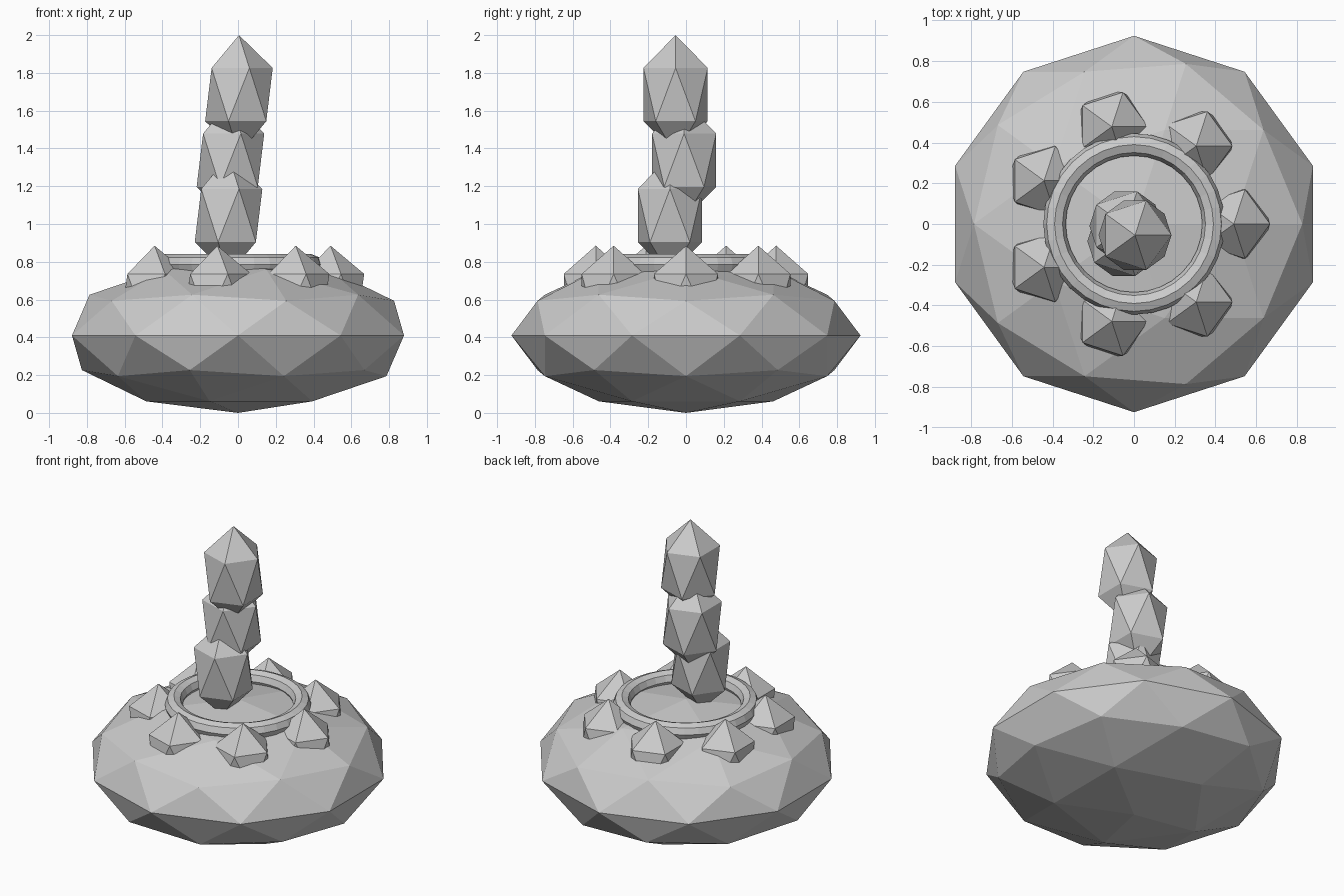
import bpy
import math

cube = bpy.data.objects.get("Cube")
if cube:
    bpy.data.objects.remove(cube, do_unlink=True)

# One plain stone colour for everything
stone = bpy.data.materials.new("grey_stone")
stone.use_nodes = True
GREY = (0.6, 0.6, 0.6, 1.0)
stone.diffuse_color = GREY
stone.node_tree.nodes["Principled BSDF"].inputs["Base Color"].default_value = GREY


def finish(name):
    """Name the newest object, keep it faceted and colour it."""
    obj = bpy.context.object
    obj.name = name
    obj.data.name = name
    obj.data.materials.append(stone)
    bpy.ops.object.shade_flat()
    return obj


def gem(name, location, radius, half_height, detail=1):
    """Faceted ball, stretched or squashed along z."""
    bpy.ops.mesh.primitive_ico_sphere_add(subdivisions=detail, radius=1, location=location)
    obj = finish(name)
    obj.scale = (radius, radius, half_height)
    return obj


# Squat faceted body
gem("body", (0, 0, 0.41), 0.924, 0.41, detail=2)

# Collar on top of the body
bpy.ops.mesh.primitive_torus_add(
    location=(0, 0, 0.785), major_radius=0.39, minor_radius=0.055,
    major_segments=32, minor_segments=8)
finish("collar_ring")

# Circle of crystals half sunk into the body, all facing the same way
COUNT = 7
for i in range(COUNT):
    a = math.tau * i / COUNT
    gem(f"crystal_{i + 1}", (0.49 * math.cos(a), 0.49 * math.sin(a), 0.615), 0.199, 0.27)

# Uneven stack of tall crystals in the middle
stack = {
    "lower_spire": (-0.05, -0.085, 1.045),
    "middle_spire": (-0.04, -0.01, 1.338),
    "upper_spire": (0.005, -0.055, 1.685),
}
for name, location in stack.items():
    gem(name, location, 0.2, 0.315)
